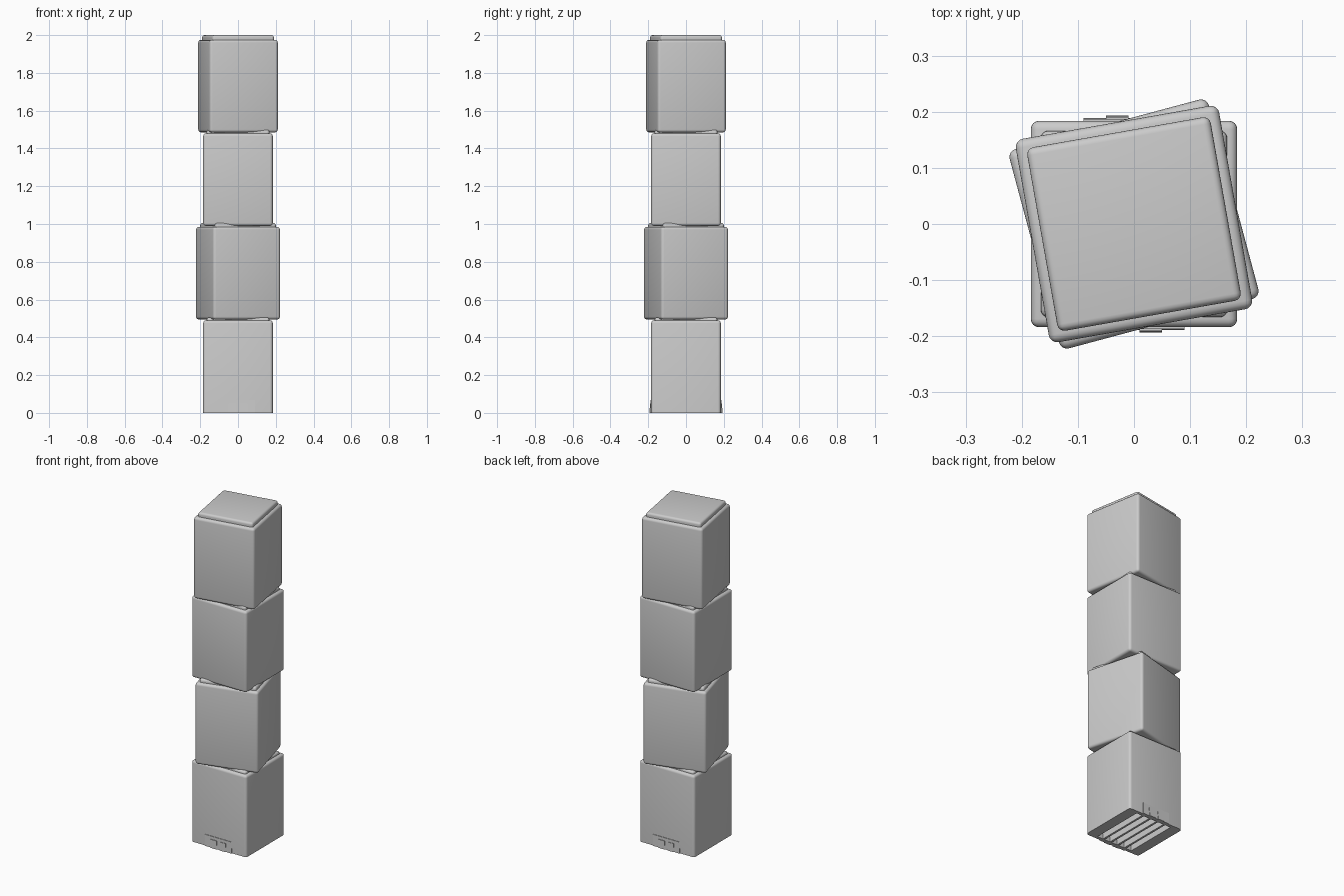
import bpy
import bmesh
import math
from mathutils import Matrix

old = bpy.data.objects.get("Cube")
if old:
    bpy.data.objects.remove(old, do_unlink=True)

grey = bpy.data.materials.new("plain grey")
grey.use_nodes = True
colour = (0.6, 0.6, 0.6, 1.0)
grey.diffuse_color = colour
grey.node_tree.nodes["Principled BSDF"].inputs["Base Color"].default_value = colour

HALF = 0.184      # half width of a block
HEIGHT = 0.49     # block height
PITCH = 0.495     # distance between block bottoms
LID_HALF = 0.166


def add_object(name, bm):
    bmesh.ops.recalc_face_normals(bm, faces=bm.faces)
    mesh = bpy.data.meshes.new(name)
    bm.to_mesh(mesh)
    bm.free()
    obj = bpy.data.objects.new(name, mesh)
    bpy.context.collection.objects.link(obj)
    mesh.materials.append(grey)
    return obj


def box_into(bm, x0, x1, y0, y1, z0, z1):
    size = Matrix.Diagonal((x1 - x0, y1 - y0, z1 - z0, 1))
    place = Matrix.Translation(((x0 + x1) / 2, (y0 + y1) / 2, (z0 + z1) / 2))
    return bmesh.ops.create_cube(bm, size=1, matrix=place @ size)["verts"]


def rounded_block(name, half, z0, z1, radius, turn, round_bottom):
    bm = bmesh.new()
    box_into(bm, -half, half, -half, half, z0, z1)
    edges = [e for e in bm.edges
             if round_bottom or max(v.co.z for v in e.verts) > z0 + 0.001]
    bmesh.ops.bevel(bm, geom=edges, offset=radius, segments=4,
                    profile=0.5, affect='EDGES')
    bm.transform(Matrix.Rotation(math.radians(turn), 4, 'Z'))
    return add_object(name, bm)


def smooth(obj):
    bpy.ops.object.select_all(action='DESELECT')
    obj.select_set(True)
    bpy.context.view_layer.objects.active = obj
    bpy.ops.object.shade_smooth_by_angle(angle=math.radians(35))


# Twisted stack of blocks, each with a raised lid
names = ["base", "lower", "upper", "top"]
parts = []
for i, (name, turn) in enumerate(zip(names, [0, 15, 0, 10])):
    z = i * PITCH
    block = rounded_block(name + "_block", HALF, z, z + HEIGHT, 0.015, turn, i > 0)
    lid = rounded_block(name + "_lid", LID_HALF, z + HEIGHT - 0.01,
                        z + HEIGHT + 0.02 - 0.005 * (i == 0), 0.013, turn, False)
    # The last lid sets the full height
    if i == 3:
        top_z = max(v.co.z for v in lid.data.vertices)
        lid.location.z = 2.0 - top_z
    parts += [block, lid]

# Parallel slots in the underside
bm = bmesh.new()
for i in range(5):
    x = (i - 2) * 0.05
    box_into(bm, x - 0.019, x + 0.019, -0.165, 0.165, -0.05, 0.065)
cutter = add_object("slot_cutter", bm)
cutter.hide_render = True
base = parts[0]
cut = base.modifiers.new("slots", 'BOOLEAN')
cut.operation = 'DIFFERENCE'
cut.solver = 'EXACT'
cut.object = cutter
bpy.context.view_layer.objects.active = base
bpy.ops.object.modifier_apply(modifier=cut.name)
bpy.data.objects.remove(cutter, do_unlink=True)

for obj in parts:
    smooth(obj)


# Tapered tabs at the foot of the front and back faces
def foot_tab(name, side):
    bm = bmesh.new()
    plates = [(-0.09, 0.09, 0.0, 0.068, 0.005),
              (-0.05, -0.01, 0.0, 0.05, 0.009),
              (0.01, 0.05, 0.0, 0.05, 0.009)]
    for x0, x1, z0, z1, depth in plates:
        verts = box_into(bm, x0, x1, -HALF - depth, -HALF + 0.004, z0, z1)
        for v in verts:
            if v.co.z > z1 - 0.001 and v.co.y < -HALF:
                v.co.y += 0.002
    if side > 0:
        bm.transform(Matrix.Rotation(math.pi, 4, 'Z'))
    return add_object(name, bm)


foot_tab("front_foot_tab", -1)
foot_tab("back_foot_tab", 1)
